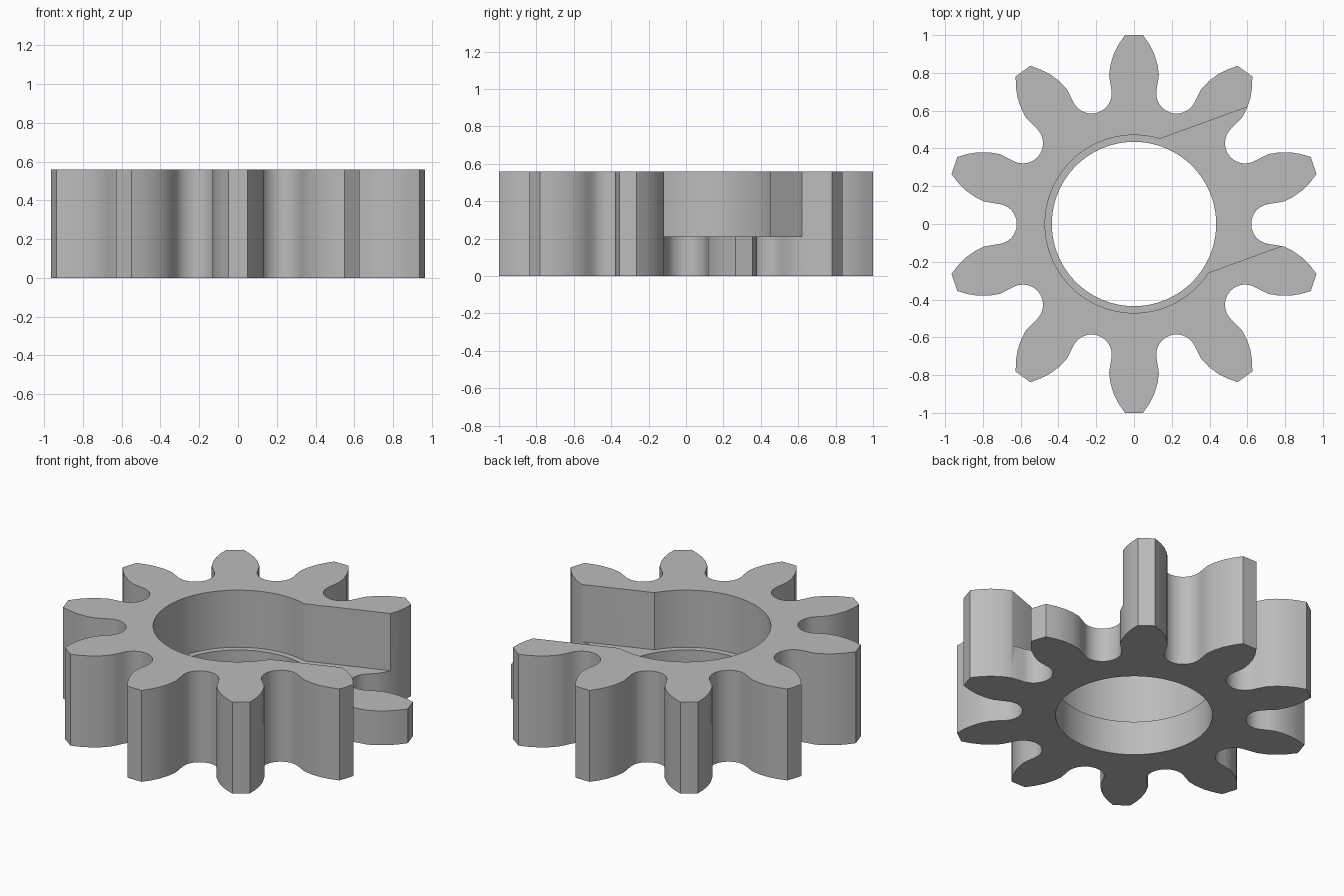
import bpy, bmesh
from math import radians, sin, cos, asin, pi
from mathutils import Vector, Matrix

HEIGHT = 0.56
LEDGE = 0.21
TEETH = 10
BORE = 0.435
POCKET = 0.471
SLOT_HALF = 0.377
SLOT_ANGLE = radians(20)

cube = bpy.data.objects.get("Cube")
if cube:
    bpy.data.objects.remove(cube, do_unlink=True)

grey = bpy.data.materials.new("plain grey")
grey.use_nodes = True
colour = (0.5, 0.5, 0.5, 1)
grey.diffuse_color = colour
grey.node_tree.nodes["Principled BSDF"].inputs["Base Color"].default_value = colour


def prism(name, outline, z0, z1):
    """Extrude a counter-clockwise outline from z0 to z1."""
    bm = bmesh.new()
    base = bm.faces.new([bm.verts.new((p.x, p.y, z0)) for p in outline])
    top = bmesh.ops.extrude_face_region(bm, geom=[base])["geom"]
    bmesh.ops.translate(bm, vec=(0, 0, z1 - z0),
                        verts=[v for v in top if isinstance(v, bmesh.types.BMVert)])
    bmesh.ops.recalc_face_normals(bm, faces=bm.faces)
    mesh = bpy.data.meshes.new(name)
    bm.to_mesh(mesh)
    bm.free()
    mesh.materials.append(grey)
    obj = bpy.data.objects.new(name, mesh)
    bpy.context.collection.objects.link(obj)
    return obj


def arc(centre, radius, start, end, steps):
    angles = [start + (end - start) * i / steps for i in range(steps + 1)]
    return [Vector(centre) + radius * Vector((cos(a), sin(a))) for a in angles]


# Half of one tooth: curved flank, then round root fillet
flank = [Vector(p) for p in ((0.048, 1.0), (0.082, 0.95), (0.107, 0.9),
                             (0.124, 0.845), (0.132, 0.79), (0.126, 0.75))]
half = flank + arc((0.225, 0.692), 0.107, radians(170), radians(252), 10)
tooth = half[::-1] + [Vector((-p.x, p.y)) for p in half[:-1]]

# Gear body
outline = []
for i in range(TEETH):
    turn = Matrix.Rotation(2 * pi * i / TEETH, 2)
    outline += [turn @ p for p in tooth]
gear = prism("gear_body", outline, 0, HEIGHT)

# Through bore
bore = prism("bore_cutter", arc((0, 0), BORE, 0, 2 * pi, 96)[:-1], -0.1, 1)

# Upper counterbore that opens outwards as a wide slot
mouth = asin(SLOT_HALF / POCKET)
shape = arc((0, 0), POCKET, mouth, 2 * pi - mouth, 72)
shape += [Vector((1.3, -SLOT_HALF)), Vector((1.3, SLOT_HALF))]
turn = Matrix.Rotation(SLOT_ANGLE, 2)
pocket = prism("pocket_cutter", [turn @ p for p in shape], LEDGE, 1)

bpy.ops.object.select_all(action="DESELECT")
bpy.context.view_layer.objects.active = gear
gear.select_set(True)
for cutter in (bore, pocket):
    cutter.hide_render = True
    mod = gear.modifiers.new(cutter.name, "BOOLEAN")
    mod.operation = "DIFFERENCE"
    mod.solver = "EXACT"
    mod.object = cutter
    bpy.ops.object.modifier_apply(modifier=mod.name)
    bpy.data.objects.remove(cutter, do_unlink=True)

bpy.ops.object.shade_smooth_by_angle(angle=radians(30))
